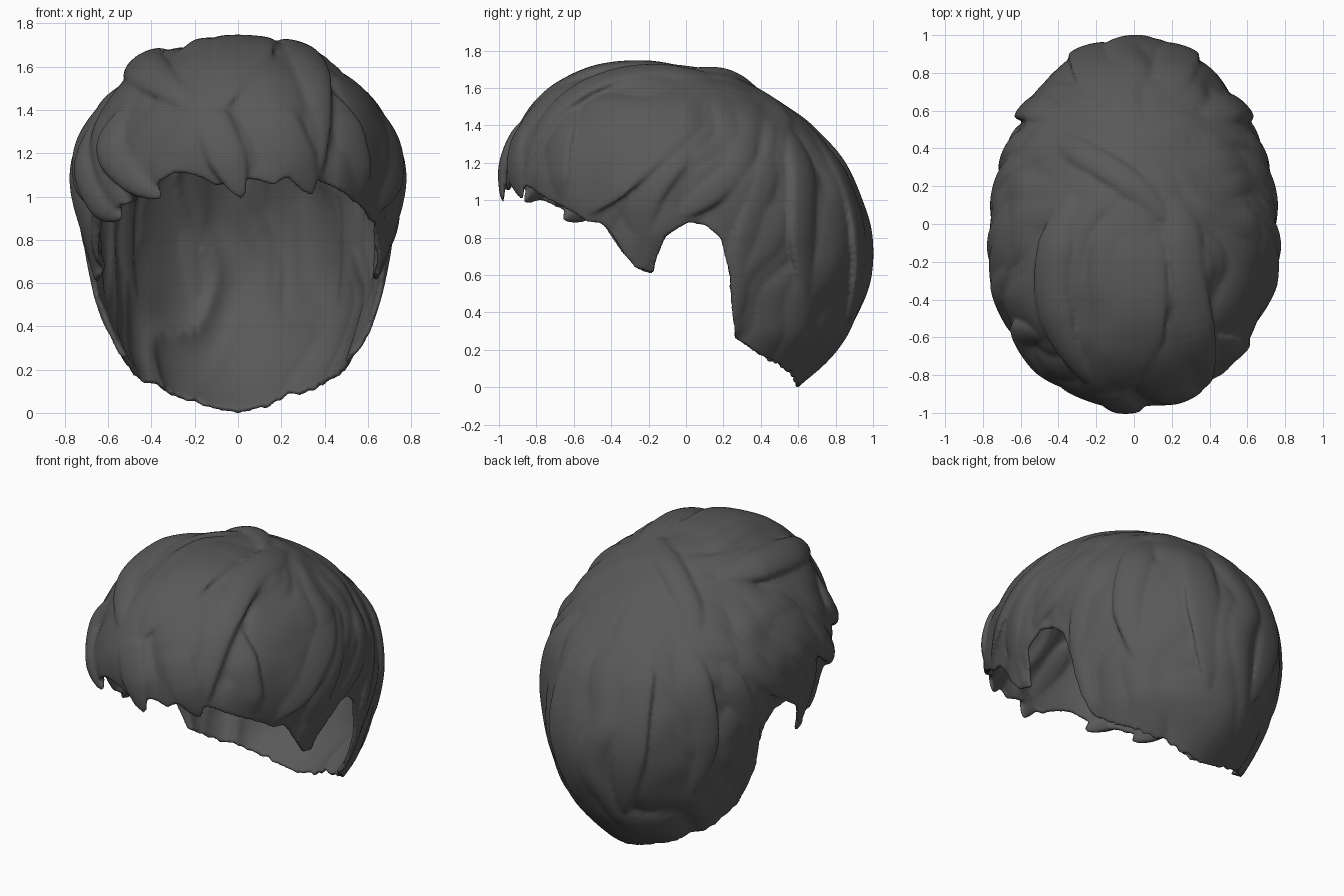
import bpy, bmesh, math
from math import sin, cos, pi
from mathutils import Vector, noise

if "Cube" in bpy.data.objects:
    bpy.data.objects.remove(bpy.data.objects["Cube"])

C = Vector((0, 0, 0.9))              # centre of the head
CROWN = Vector((0.05, 0.42, 0.72)).normalized()
E1 = CROWN.cross(Vector((1, 0, 0))).normalized()
E2 = CROWN.cross(E1)

# Horizontal slices of the head: z, half width, front y, back y
SLICES = [(-.2, .28, -.3, .40), (0, .42, -.4, .59), (.1, .48, -.5, .71), (.2, .54, -.6, .81),
          (.3, .60, -.7, .88), (.5, .665, -.82, .96), (.7, .705, -.92, .995), (.9, .74, -.98, .975),
          (1.1, .755, -.995, .90), (1.25, .725, -.975, .81), (1.4, .655, -.91, .67),
          (1.5, .58, -.84, .54), (1.6, .465, -.73, .38), (1.68, .32, -.58, .20), (1.74, .01, -.27, -.25)]
# Hem: degrees from the front, height
HEM = [(0, 1.06), (18, 1.09), (32, 1.01), (46, .93), (56, .86), (62, .73), (68, .63), (75, .60),
       (76.5, .68), (82, .81), (91, .88), (99, .86), (105, .79), (109, .6), (111.5, .4),
       (116, .24), (129, .17), (146, .09), (165, .02), (180, 0)]
ZS = [s[0] for s in SLICES]
W2 = [s[1] ** 2 for s in SLICES]
D2 = [((s[3] - s[2]) / 2) ** 2 for s in SLICES]
YC = [(s[3] + s[2]) / 2 for s in SLICES]


def interp(xs, ys, x, smooth=True):
    x = min(max(x, xs[0]), xs[-1])
    i = 0
    while i < len(xs) - 2 and x > xs[i + 1]:
        i += 1
    h = xs[i + 1] - xs[i]
    t = (x - xs[i]) / h
    if not smooth:
        return ys[i] + (ys[i + 1] - ys[i]) * t
    a, b = max(i - 1, 0), min(i + 2, len(xs) - 1)
    m0 = (ys[i + 1] - ys[a]) / (xs[i + 1] - xs[a]) * h
    m1 = (ys[b] - ys[i]) / (xs[b] - xs[i]) * h
    return ((2*t**3 - 3*t*t + 1) * ys[i] + (t**3 - 2*t*t + t) * m0
            + (3*t*t - 2*t**3) * ys[i + 1] + (t**3 - t*t) * m1)


TABLE = [[max(interp(ZS, W2, z), 1e-4), max(interp(ZS, D2, z), 1e-4), interp(ZS, YC, z)]
         for z in (-.2 + k * .01 for k in range(196))]


def inside(p):
    if p.z >= 1.739 or p.z < -.19:
        return False
    f = (p.z + .2) * 100
    k = int(f)
    w, d, yc = (a + (b - a) * (f - k) for a, b in zip(TABLE[k], TABLE[k + 1]))
    return p.x * p.x / w + (p.y - yc) ** 2 / d < 1


def project(u, lift=0.0):
    """Point on the head in direction u from the centre."""
    lo, hi = 0.3, 1.4
    for _ in range(17):
        m = (lo + hi) / 2
        lo, hi = (m, hi) if inside(C + u * m) else (lo, m)
    return C + u * (lo + lift)


def strands(u):
    """Rounded locks with soft grooves, radiating from the crown."""
    delta = math.acos(max(-1, min(1, u.dot(CROWN))))
    psi = math.atan2(u.dot(E2), u.dot(E1))
    n = noise.noise(u * 2.2)
    big = abs(sin(psi * 5.5 + delta * .9 + n * 1.8))
    small = abs(sin(psi * 10 - delta * .6 + n * 3 + 1))
    fade = min(1, delta / .9) ** 1.5
    return fade * (.03 * (big ** .6 - .85) + .012 * (small ** .7 - .8)) + .012 * noise.noise(u * 4)


def finish(bm, name):
    bmesh.ops.recalc_face_normals(bm, faces=bm.faces)
    me = bpy.data.meshes.new(name)
    bm.to_mesh(me)
    bm.free()
    ob = bpy.data.objects.new(name, me)
    bpy.context.collection.objects.link(ob)
    return ob


# Hair cap: rays fanned from the top down to the hem
COLS, ROWS = 360, 56
bm = bmesh.new()
top = bm.verts.new(project(Vector((0, 0, 1))))
cols = []
for c in range(COLS):
    a = 2 * pi * c / COLS
    deg = abs((math.degrees(a) + 180) % 360 - 180)
    hx, hy = sin(a), -cos(a)
    z = interp([h[0] for h in HEM], [h[1] for h in HEM], deg, False)
    if deg < 55:                                   # scalloped fringe
        z += .045 * (abs(sin(a * 7 + 1.2 + sin(a * 5))) - .5)
    elif deg > 112:                                # ragged nape
        z += .03 * abs(noise.noise(Vector((hx * 14, hy * 14, 3))))
    lo, hi = .2, 1.3
    for _ in range(17):
        m = (lo + hi) / 2
        lo, hi = (m, hi) if inside(Vector((hx * m, hy * m, z))) else (lo, m)
    end = math.atan2(lo, z - C.z)
    col = []
    for r in range(1, ROWS + 1):
        phi = end * r / ROWS
        u = Vector((hx * sin(phi), hy * sin(phi), cos(phi)))
        col.append(bm.verts.new(project(u, strands(u) * min(1, r / 6))))
    cols.append(col)
for c in range(COLS):
    p, q = cols[c], cols[(c + 1) % COLS]
    bm.faces.new((top, p[0], q[0]))
    for r in range(ROWS - 1):
        bm.faces.new((p[r], p[r + 1], q[r + 1], q[r]))
cap = finish(bm, "hair")
sol = cap.modifiers.new("thickness", 'SOLIDIFY')
sol.thickness, sol.offset = .026, -1


def lock(name, pts, width, height=.03, lift=-.012):
    """Flattened tapering tube laid over the head along rough points."""
    pts = [Vector(p) - C for p in pts]
    ks = list(range(len(pts)))
    N, S = 30, 14
    path = []
    for i in range(N + 1):
        t = i / N * (len(pts) - 1)
        u = Vector([interp(ks, [p[j] for p in pts], t) for j in range(3)]).normalized()
        path.append((project(u, lift - .02 * max(0, 1 - i / 10)), u))
    bm = bmesh.new()
    rings = []
    for i, (p, u) in enumerate(path):
        t = i / N
        tan = (path[min(i + 1, N)][0] - path[max(i - 1, 0)][0]).normalized()
        side = tan.cross(u).normalized()
        nor = side.cross(tan)
        s = min(1, (t / .3 + .03) ** .6) * min(1, ((1 - t) / .35 + .02) ** .55)
        rings.append([bm.verts.new(p + side * (width * s * cos(2 * pi * k / S))
                                   + nor * (height * s * sin(2 * pi * k / S))) for k in range(S)])
    for a, b in zip(rings, rings[1:]):
        for k in range(S):
            bm.faces.new((a[k], a[(k + 1) % S], b[(k + 1) % S], b[k]))
    bm.faces.new(rings[0])
    bm.faces.new(rings[-1])
    finish(bm, name)


# Locks swept over the top
lock("crown_lock", [(-.50, .52, 1.35), (-.28, .38, 1.55), (0, .2, 1.68), (.2, 0, 1.7)], .08, .04)
lock("top_lock_right", [(.1, .3, 1.62), (.25, 0, 1.68), (.3, -.35, 1.68), (.36, -.7, 1.48), (.38, -.9, 1.1)], .10, .035)
lock("top_lock_left", [(-.3, .2, 1.6), (-.42, -.15, 1.62), (-.42, -.5, 1.58), (-.2, -.88, 1.4)], .11, .055)
lock("top_lock_middle", [(.05, .2, 1.68), (.03, -.2, 1.74), (.02, -.6, 1.66), (-.1, -.9, 1.4)], .14, .02)
# Fringe, swept to the left with drooping tips
lock("fringe_lock_a", [(-.45, -.6, 1.5), (-.6, -.6, 1.25), (-.5, -.8, 1.1), (-.37, -.9, 1.0)], .085, .045)
lock("fringe_lock_b", [(-.66, -.2, 1.4), (-.72, -.38, 1.15), (-.65, -.56, .98), (-.54, -.66, .90)], .09, .05)
lock("fringe_lock_c", [(-.2, -.8, 1.5), (-.08, -.95, 1.25), (.02, -.98, .99)], .09, .028)
lock("fringe_lock_d", [(.1, -.8, 1.5), (.24, -.93, 1.25), (.36, -.9, 1.01)], .10, .025)
lock("fringe_lock_e", [(.4, -.6, 1.5), (.54, -.7, 1.2), (.57, -.7, .97)], .10, .028)
# Locks on both sides and down the back
for s, n in ((1, "right"), (-1, "left")):
    lock("temple_lock_" + n, [(s*.55, .2, 1.45), (s*.72, -.1, 1.2), (s*.74, -.25, .95), (s*.68, -.23, .62)], .10)
    lock("side_lock_" + n, [(s*.45, .2, 1.55), (s*.66, -.15, 1.3), (s*.7, -.4, 1.1), (s*.62, -.6, .93)], .12, .025)
    lock("over_ear_lock_" + n, [(s*.45, .4, 1.5), (s*.66, .28, 1.2), (s*.74, .1, 1.03), (s*.74, -.08, .9)], .08, .028)
    lock("ear_lock_" + n, [(s*.45, .5, 1.4), (s*.64, .42, 1.1), (s*.69, .33, .75), (s*.64, .30, .33)], .08, .026)
    lock("back_side_lock_" + n, [(s*.3, .55, 1.48), (s*.5, .62, 1.15), (s*.57, .64, .8), (s*.52, .72, .38)], .10, .035)
    lock("back_lock_" + n, [(s*.12, .6, 1.5), (s*.22, .83, 1.15), (s*.24, .93, .75), (s*.16, .9, .3)], .11, .026)

# Blend all locks into one sculpted surface
for ob in bpy.data.objects:
    ob.select_set(True)
bpy.context.view_layer.objects.active = cap
bpy.ops.object.convert(target='MESH')
bpy.ops.object.join()
rem = cap.modifiers.new("blend", 'REMESH')
rem.mode, rem.voxel_size, rem.use_smooth_shade = 'VOXEL', .0115, True
smo = cap.modifiers.new("soften", 'SMOOTH')
smo.factor, smo.iterations = .5, 5
mat = bpy.data.materials.new("dark_hair")
mat.diffuse_color = (.1, .1, .1, 1)
mat.use_nodes = True
mat.node_tree.nodes["Principled BSDF"].inputs["Base Color"].default_value = mat.diffuse_color
cap.data.materials.clear()
cap.data.materials.append(mat)
